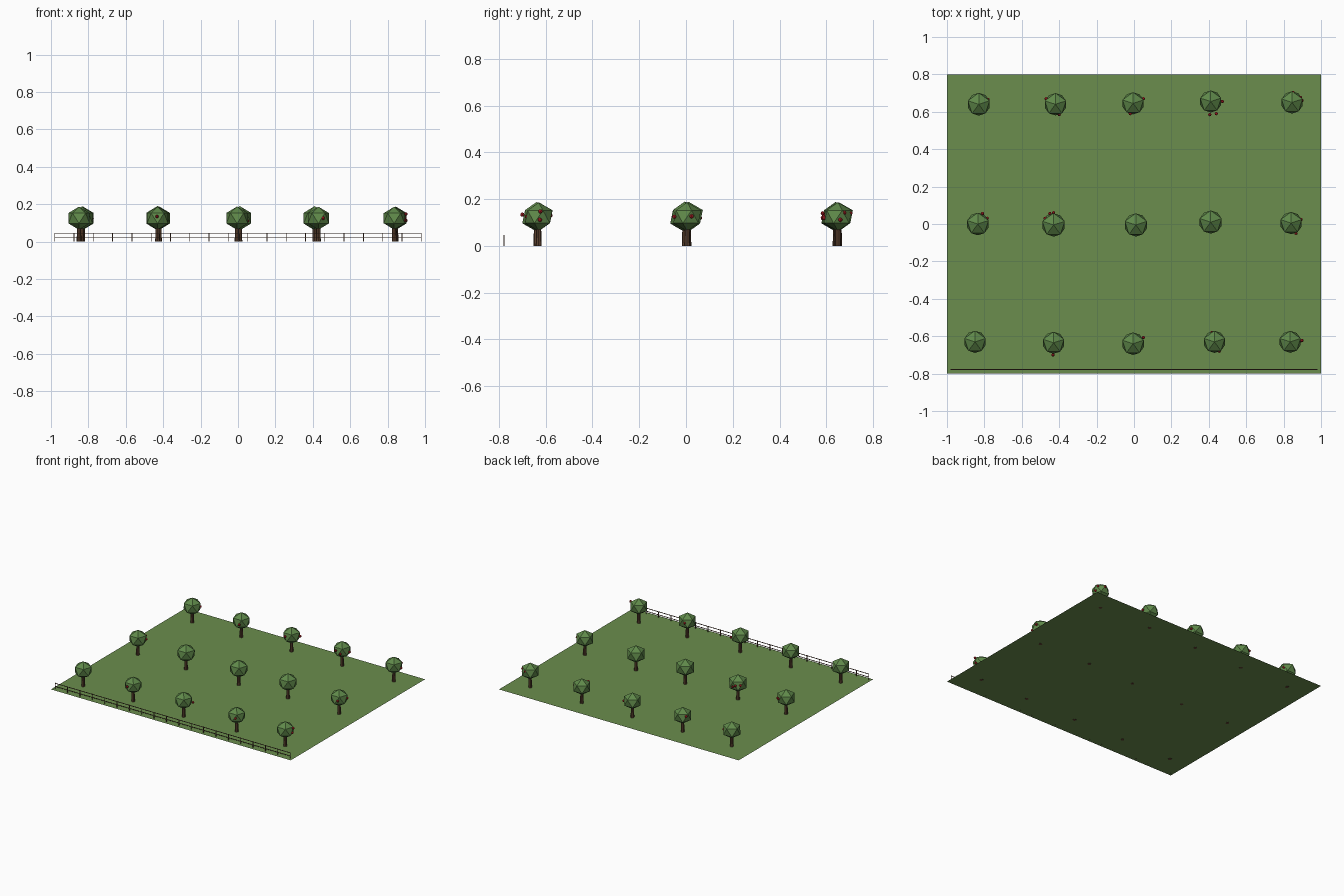
import bpy, bmesh, math, random
from mathutils import Matrix, Vector

if "Cube" in bpy.data.objects:
    bpy.data.objects.remove(bpy.data.objects["Cube"])

random.seed(4)


def material(name, rgb):
    m = bpy.data.materials.new(name)
    m.diffuse_color = (*rgb, 1)
    m.use_nodes = True
    m.node_tree.nodes["Principled BSDF"].inputs["Base Color"].default_value = m.diffuse_color
    return m


GRASS = material("grass green", (0.145, 0.27, 0.075))
LEAF = material("leaf green", (0.115, 0.25, 0.068))
BARK = material("bark brown", (0.11, 0.055, 0.03))
WOOD = material("fence brown", (0.12, 0.06, 0.035))
RED = material("apple red", (0.42, 0.012, 0.018))


def finish(name, bm, mat):
    me = bpy.data.meshes.new(name)
    bm.to_mesh(me)
    bm.free()
    me.materials.append(mat)
    ob = bpy.data.objects.new(name, me)
    bpy.context.collection.objects.link(ob)
    return ob


def add_box(bm, centre, size):
    bmesh.ops.create_cube(bm, size=1, matrix=Matrix.Translation(centre) @ Matrix.Diagonal((*size, 1)))


# Grass field
bm = bmesh.new()
bmesh.ops.create_grid(bm, x_segments=1, y_segments=1, size=1,
                      matrix=Matrix.Translation((0, 0, 0.001)) @ Matrix.Diagonal((1, 0.8, 1, 1)))
finish("field", bm, GRASS)

# Orchard: three rows of five slightly scattered trees
trees = [
    (-0.85, -0.63), (-0.43, -0.635), (-0.005, -0.64), (0.43, -0.63), (0.835, -0.63),
    (-0.835, 0.0), (-0.43, -0.005), (0.01, -0.005), (0.41, 0.01), (0.84, 0.005),
    (-0.83, 0.64), (-0.42, 0.64), (-0.005, 0.645), (0.41, 0.655), (0.845, 0.65),
]
for i, (x, y) in enumerate(trees):
    # Trunk
    bm = bmesh.new()
    bmesh.ops.create_cone(bm, cap_ends=True, segments=8, radius1=0.013, radius2=0.010, depth=0.09,
                          matrix=Matrix.Translation((x, y, 0.045)))
    finish(f"trunk_{i + 1}", bm, BARK)
    # Faceted crown, one upper corner pointing to the back
    r = 0.066 + random.uniform(-0.002, 0.003)
    bm = bmesh.new()
    bmesh.ops.create_icosphere(
        bm, subdivisions=1, radius=r,
        matrix=Matrix.Translation((x, y, 0.125)) @ Matrix.Rotation(math.radians(90), 4, 'Z')
        @ Matrix.Diagonal((1.02, 1.02, 0.95, 1)))
    finish(f"crown_{i + 1}", bm, LEAF)

# Apples on the crowns
apples = [
    (-0.433, -0.70, 0.134), (0.05, -0.607, 0.11), (0.455, -0.68, 0.125), (0.417, -0.58, 0.13),
    (0.898, -0.623, 0.148), (0.89, -0.625, 0.112),
    (-0.81, 0.056, 0.13), (-0.785, 0.03, 0.12), (-0.45, 0.056, 0.13), (-0.43, 0.06, 0.12),
    (-0.475, 0.03, 0.13), (0.893, 0.024, 0.127), (0.866, -0.05, 0.125),
    (-0.78, 0.665, 0.125), (-0.47, 0.67, 0.14), (-0.40, 0.585, 0.12), (0.05, 0.67, 0.12),
    (-0.02, 0.59, 0.13), (0.405, 0.585, 0.14), (0.44, 0.59, 0.12), (0.472, 0.655, 0.12),
    (0.85, 0.703, 0.14), (0.89, 0.677, 0.142), (0.898, 0.66, 0.112),
]
for i, p in enumerate(apples):
    bm = bmesh.new()
    bmesh.ops.create_uvsphere(bm, u_segments=8, v_segments=6, radius=0.009,
                              matrix=Matrix.Translation(p))
    finish(f"apple_{i + 1}", bm, RED)

# Front fence: posts and two rails
FENCE_Y, HALF, POSTS = -0.778, 0.98, 20
bm = bmesh.new()
for i in range(POSTS):
    add_box(bm, (-HALF + 2 * HALF * i / (POSTS - 1), FENCE_Y, 0.0235), (0.004, 0.004, 0.047))
finish("fence_posts", bm, WOOD)
bm = bmesh.new()
for z in (0.021, 0.044):
    add_box(bm, (0, FENCE_Y, z), (2 * HALF, 0.003, 0.004))
finish("fence_rails", bm, WOOD)
